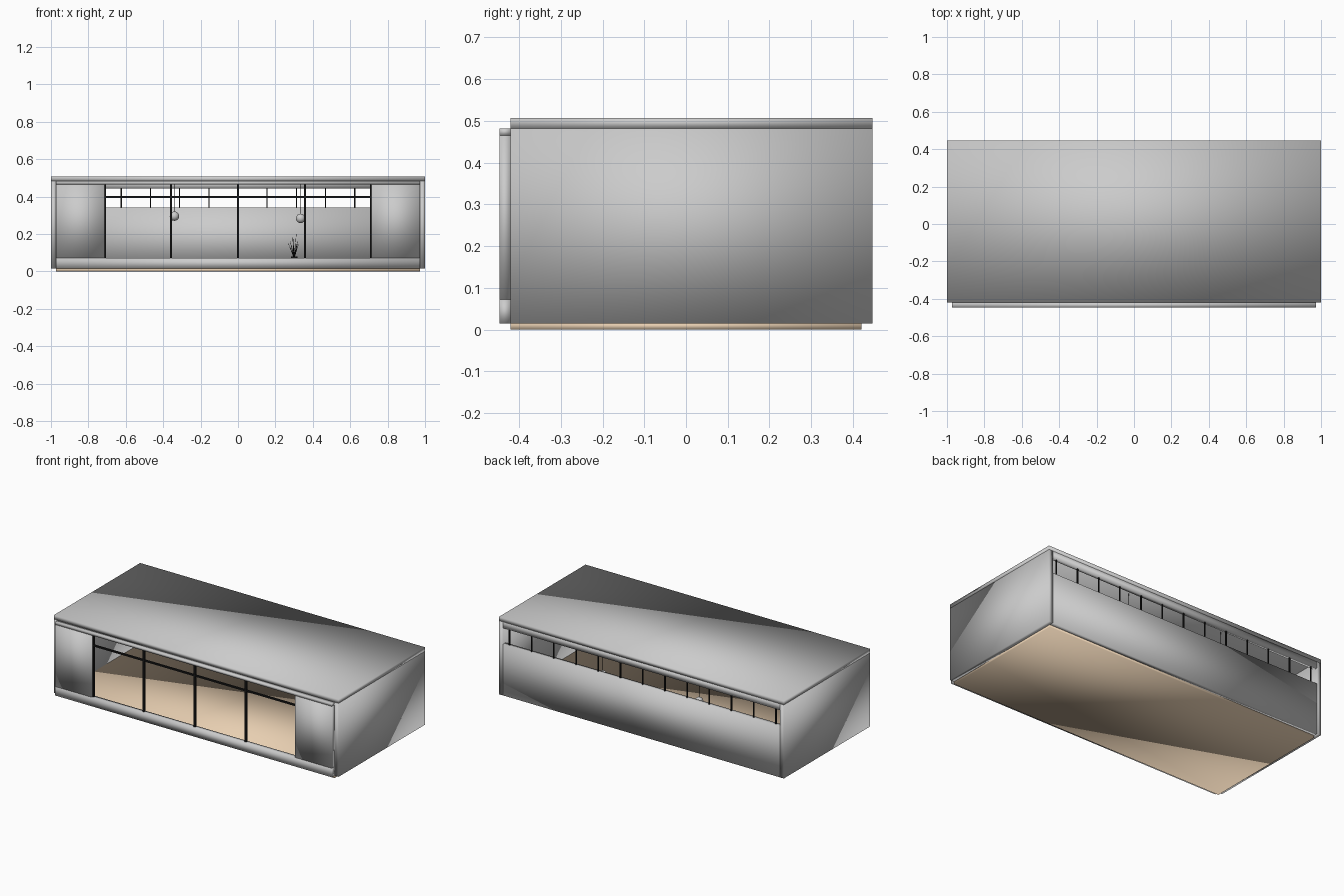
import bpy, bmesh, math
from mathutils import Vector

cube = bpy.data.objects.get("Cube")
if cube:
    bpy.data.objects.remove(cube, do_unlink=True)


def material(name, rgb):
    m = bpy.data.materials.new(name)
    m.use_nodes = True
    m.diffuse_color = (*rgb, 1)
    m.node_tree.nodes["Principled BSDF"].inputs["Base Color"].default_value = (*rgb, 1)
    return m


GREY = material("grey_plaster", (0.6, 0.6, 0.6))
WOOD = material("pale_wood", (0.8, 0.62, 0.44))
BLACK = material("black_metal", (0.01, 0.01, 0.01))


def finish(name, bm, mat, smooth=True):
    mesh = bpy.data.meshes.new(name)
    for f in bm.faces:
        f.smooth = smooth
    bm.to_mesh(mesh)
    bm.free()
    mesh.materials.append(mat)
    ob = bpy.data.objects.new(name, mesh)
    bpy.context.collection.objects.link(ob)
    return ob


def box(name, x, y, z, mat, smooth=True):
    """Box between (low, high) pairs, softly shaded over its corners."""
    bm = bmesh.new()
    bmesh.ops.create_cube(bm, size=1)
    for v in bm.verts:
        v.co = Vector([(a + b) / 2 + c * (b - a) for c, (a, b) in zip(v.co, (x, y, z))])
    return finish(name, bm, mat, smooth)


def rod(bm, start, end, r1, r2, sides=6):
    """Tapered rod between two points."""
    start, end = Vector(start), Vector(end)
    d = end - start
    made = bmesh.ops.create_cone(bm, cap_ends=True, segments=sides, radius1=r1,
                                 radius2=r2, depth=d.length)
    turn = Vector((0, 0, 1)).rotation_difference(d)
    for v in made["verts"]:
        v.co = turn @ v.co + (start + end) / 2


FRONT = (-0.447, -0.42)
BACK = (0.42, 0.447)
DEPTH = (-0.42, 0.447)
INNER = (-0.972, 0.972)

# Shell
box("floor", INNER, (-0.42, 0.42), (0, 0.017), WOOD)
box("roof", (-1, 1), DEPTH, (0.482, 0.507), GREY)
for side, s in (("left", 1), ("right", -1)):
    box(side + "_wall", sorted((s * 0.972, s)), DEPTH, (0.015, 0.482), GREY)
    box(side + "_front_panel", sorted((s * 0.715, s * 0.972)), FRONT, (0.072, 0.465), GREY)
box("back_wall", INNER, BACK, (0.015, 0.34), GREY)
box("back_lintel", INNER, BACK, (0.442, 0.482), GREY)
box("front_sill", INNER, FRONT, (0.015, 0.072), GREY)
box("front_lintel", INNER, FRONT, (0.465, 0.482), GREY)

# Front window frame
for i, x in enumerate((-0.71, -0.358, 0, 0.358, 0.71)):
    w = 0.006 if abs(x) < 0.5 else 0.004
    box(f"front_mullion_{i + 1}", (x - w, x + w), (-0.439, -0.427), (0.072, 0.465), BLACK, False)
box("front_transom", (-0.715, 0.715), (-0.439, -0.427), (0.393, 0.402), BLACK, False)

# Clerestory bars along the back
for i in range(-6, 7):
    x = i * 0.156
    box(f"back_mullion_{i + 7}", (x - 0.003, x + 0.003), (0.43, 0.438), (0.34, 0.442), BLACK, False)

# Hanging globe lamps
for side, x, z in (("right", -0.34, 0.295), ("left", 0.335, 0.283)):
    bm = bmesh.new()
    bmesh.ops.create_uvsphere(bm, u_segments=24, v_segments=14, radius=0.025)
    bmesh.ops.translate(bm, verts=bm.verts, vec=(x, 0.355, z))
    finish(side + "_lamp_globe", bm, GREY)
    bm = bmesh.new()
    rod(bm, (x, 0.355, z + 0.02), (x, 0.355, 0.482), 0.0015, 0.0015)
    finish(side + "_lamp_cord", bm, BLACK)

# Slender potted plant
bm = bmesh.new()
rod(bm, (0.3, 0.34, 0.017), (0.3, 0.34, 0.08), 0.012, 0.018, 12)
finish("plant_pot", bm, BLACK, False)
bm = bmesh.new()
for i in range(7):
    a = i * math.tau / 7
    reach = 0.035 if i % 2 else 0.025
    tip = (0.3 + reach * math.cos(a), 0.34 + reach * math.sin(a), 0.15 + 0.015 * (i % 3))
    rod(bm, (0.3, 0.34, 0.075), tip, 0.003, 0.0005, 4)
rod(bm, (0.3, 0.34, 0.075), (0.312, 0.34, 0.2), 0.002, 0.0005, 4)
finish("plant_leaves", bm, BLACK)
